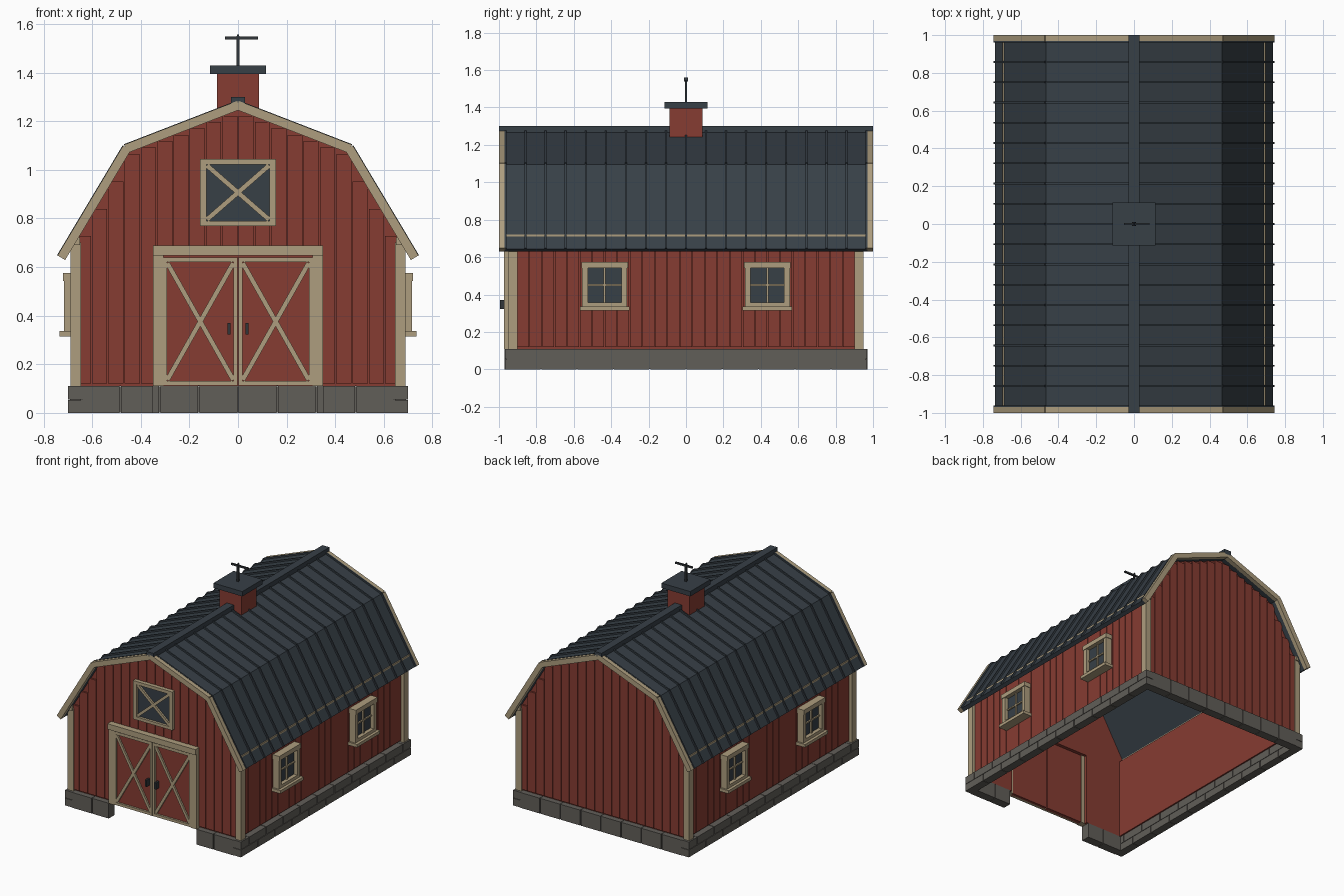
import bpy, bmesh
from mathutils import Vector

if "Cube" in bpy.data.objects:
    bpy.data.objects.remove(bpy.data.objects["Cube"])

def material(name, rgb):
    m = bpy.data.materials.new(name)
    m.diffuse_color = (*rgb, 1)
    m.use_nodes = True
    m.node_tree.nodes["Principled BSDF"].inputs["Base Color"].default_value = m.diffuse_color
    return m

RED = material("red_paint", (.24, .045, .032))
TRIM = material("cream_trim", (.42, .34, .21))
SLATE = material("slate_metal", (.038, .05, .062))
STONE = material("stone", (.12, .112, .098))
IRON = material("iron", (.03, .035, .04))
parts = {}

def part(name, mat):
    if name not in parts:
        parts[name] = (bmesh.new(), mat)
    return parts[name][0]

def prism(bm, pts, y0, y1):
    """Extrude an xz outline from y0 to y1."""
    a = [bm.verts.new((x, y0, z)) for x, z in pts]
    b = [bm.verts.new((x, y1, z)) for x, z in pts]
    bm.faces.new(a)
    bm.faces.new(b[::-1])
    for i in range(len(a)):
        j = (i + 1) % len(a)
        bm.faces.new((a[i], b[i], b[j], a[j]))

def box(bm, x0, x1, y0, y1, z0, z1):
    prism(bm, [(x0, z0), (x1, z0), (x1, z1), (x0, z1)], y0, y1)

def beam(bm, p, q, lo, hi, y0, y1):
    """Slanted bar in the xz plane, spanning lo..hi along the upward normal."""
    p, q = Vector(p), Vector(q)
    d = (q - p).normalized()
    n = Vector((-d.y, d.x))
    if n.y < 0:
        n = -n
    prism(bm, [p + n * lo, q + n * lo, q + n * hi, p + n * hi], y0, y1)

def brace(bm, x0, x1, z0, z1, w, y0, y1):
    beam(bm, (x0, z0), (x1, z1), -w / 2, w / 2, y0, y1)
    beam(bm, (x0, z1), (x1, z0), -w / 2, w / 2, y0, y1 + .001)

RIDGE, KNEE, EAVE = (0, 1.275), (.465, 1.095), (.735, .643)

def roof_z(x):
    (xa, za), (xb, zb) = (RIDGE, KNEE) if x < KNEE[0] else (KNEE, EAVE)
    return za + (zb - za) * (x - xa) / (xb - xa)

# Gable walls, the front one notched for the doorway
half = [(.655, .11), (.655, .735), (.453, 1.07)]
top = half + [(0, 1.245)] + [(-x, z) for x, z in half[::-1]]
notch = [(-.335, .11), (-.335, .64), (.335, .64), (.335, .11)]
prism(part("front_wall", RED), top + notch, -.93, -.905)
prism(part("back_wall", RED), top, .905, .93)

# Gable boards with stepped tops
N, W = 20, .067
for i in range(N):
    x0, x1 = (i - N / 2) * W + .002, (i + 1 - N / 2) * W - .002
    z1 = roof_z(max(abs(x0), abs(x1))) - .028
    inside = max(abs(x0), abs(x1)) < .34
    box(part("front_boards", RED), x0, x1, -.942, -.928, .65 if inside else .12, z1)
    box(part("back_boards", RED), x0, x1, .928, .942, .12, z1)

# Side walls, boards, eave trim, corner posts and windows
for s in (-1, 1):
    side = "right" if s > 0 else "left"
    def sbox(bm, x0, x1, *r):
        box(bm, min(s * x0, s * x1), max(s * x0, s * x1), *r)
    sbox(part(side + "_wall", RED), .63, .655, -.925, .925, .11, .7)
    for i in range(27):
        y = (i - 13.5) * W
        sbox(part(side + "_boards", RED), .653, .667, y + .002, y + W - .002, .12, .69)
    sbox(part(side + "_eave_trim", TRIM), .65, .695, -.96, .96, .69, .722)
    posts = part("corner_posts", TRIM)
    for t in (-1, 1):
        sbox(posts, .645, .69, *sorted((t * .9, t * .95)), .11, .7)
    for c in (-.435, .435):
        f = part(side + "_window_frames", TRIM)
        for t in (-1, 1):
            sbox(f, .65, .715, *sorted((c + t * .09, c + t * .12)), .335, .55)
        sbox(f, .65, .72, c - .124, c + .124, .542, .575)
        sbox(f, .65, .715, c - .09, c + .09, .335, .358)
        sbox(f, .65, .735, c - .132, c + .132, .314, .336)
        sbox(f, .66, .698, c - .005, c + .005, .355, .545)
        sbox(f, .66, .697, c - .09, c + .09, .445, .455)
        sbox(part(side + "_window_glass", SLATE), .66, .687, c - .092, c + .092, .35, .55)

# Stone foundation: recessed core plus blocks, open at the doorway
core, blocks = part("foundation_core", STONE), part("foundation_blocks", STONE)
G = .003
for s in (-1, 1):
    box(core, s * .67 - .022, s * .67 + .022, -.96, .96, .002, .108)
    for row in range(2):
        cuts = [-.97 + .194 * (k + .5 * row) for k in range(11 - row)]
        cuts = sorted(set([-.97] + cuts + [.97]))
        for a, b in zip(cuts, cuts[1:]):
            if b - a > .01:
                box(blocks, s * .67 - .03, s * .67 + .03, a + G, b - G,
                    row * .055, row * .055 + .055 - (0 if row else G))
box(core, -.65, .65, .915, .962, .002, .108)
for s in (-1, 1):
    box(core, s * .5 - .145, s * .5 + .145, -.962, -.915, .002, .108)
for i in range(8):
    x0, x1 = -.645 + i * .16125 + G, -.645 + (i + 1) * .16125 - G
    box(blocks, x0, x1, .905, .97, 0, .11)
    if i in (0, 1, 6, 7):
        if i == 1:
            x1 = -.35
        if i == 6:
            x0 = .35
        box(blocks, x0, x1, -.97, -.905, 0, .11)

# Gambrel roof panels, standing seams and gable fascia
for s in (-1, 1):
    for p, q in ((RIDGE, KNEE), (KNEE, EAVE)):
        p, q = (s * p[0], p[1]), (s * q[0], q[1])
        beam(part("roof_panels", SLATE), p, q, -.028, 0, -.97, .97)
        for i in range(19):
            y = -.965 + i * 1.93 / 18
            beam(part("roof_seams", SLATE), p, q, -.004, .011, y - .005, y + .005)
        for y0, y1 in ((-1, -.966), (.966, 1)):
            beam(part("gable_fascia", TRIM), p, q, -.028, .009, y0, y1)
box(part("ridge_cap", SLATE), -.028, .028, -1, 1, 1.266, 1.3)

# Cupola and weather vane
box(part("cupola", RED), -.087, .087, -.087, .087, 1.2, 1.397)
box(part("cupola_cap", SLATE), -.115, .115, -.115, .115, 1.395, 1.43)
vane = part("weather_vane", IRON)
box(vane, -.006, .006, -.006, .006, 1.43, 1.545)
box(vane, -.053, .083, -.006, .006, 1.536, 1.548)
prism(vane, [(-.01, 1.54), (.01, 1.54), (0, 1.56)], -.01, .01)

# Double barn door: surround, leaves, stiles, braces, handles
f = part("door_surround", TRIM)
box(f, -.35, .35, -.985, -.925, .648, .688)
for s in (-1, 1):
    box(f, s * .328 - .022, s * .328 + .022, -.972, -.925, .11, .65)
    a, b = sorted((s * .004, s * .306))
    box(part("door_leaves", RED), a, b, -.958, -.93, .113, .64)
    t = part("door_trim", TRIM)
    box(t, a, b, -.972, -.95, .113, .132)
    box(t, a, b, -.972, -.95, .62, .64)
    for x in (s * .01, s * .299):
        box(t, x - .0075, x + .0075, -.973, -.95, .113, .64)
    brace(t, a + .015, b - .015, .135, .617, .02, -.97, -.95)
    box(part("door_handles", IRON), s * .037 - .007, s * .037 + .007, -.995, -.955, .322, .37)

# Loft hatch
box(part("loft_panel", SLATE), -.14, .14, -.952, -.925, .78, 1.03)
t = part("loft_trim", TRIM)
for s in (-1, 1):
    box(t, s * .143 - .013, s * .143 + .013, -.97, -.925, .768, 1.045)
box(t, -.13, .13, -.97, -.925, .768, .79)
box(t, -.13, .13, -.97, -.925, 1.022, 1.045)
brace(t, -.128, .128, .795, 1.018, .02, -.965, -.945)

# Turn every part into an object
for name, (bm, mat) in parts.items():
    bmesh.ops.recalc_face_normals(bm, faces=bm.faces)
    me = bpy.data.meshes.new(name)
    bm.to_mesh(me)
    bm.free()
    me.materials.append(mat)
    bpy.context.collection.objects.link(bpy.data.objects.new(name, me))
